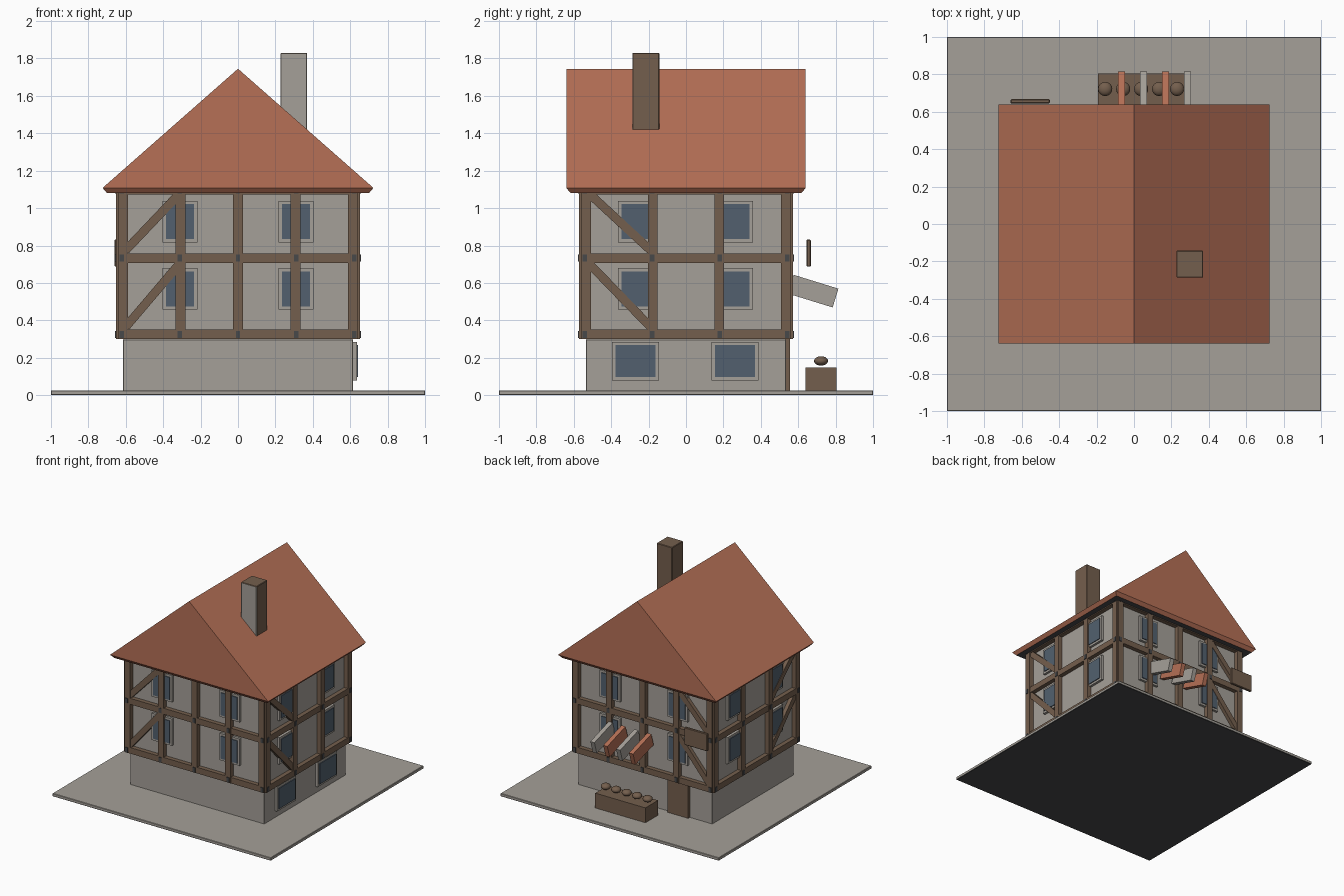
import bpy, bmesh, math
from mathutils import Matrix, Vector, Euler

if "Cube" in bpy.data.objects:
    bpy.data.objects.remove(bpy.data.objects["Cube"])


def material(name, rgb):
    m = bpy.data.materials.new(name)
    m.diffuse_color = (*rgb, 1)
    m.use_nodes = True
    m.node_tree.nodes["Principled BSDF"].inputs["Base Color"].default_value = m.diffuse_color
    return m


STONE = material("pale_stone", (0.375, 0.35, 0.315))
TIMBER = material("brown_timber", (0.175, 0.114, 0.075))
ROOF = material("red_tile", (0.465, 0.162, 0.093))
GLASS = material("blue_glass", (0.085, 0.118, 0.158))
IRON = material("dark_iron", (0.064, 0.065, 0.068))


def finish(name, bm, mats, bevel=0):
    mesh = bpy.data.meshes.new(name)
    bm.to_mesh(mesh)
    bm.free()
    ob = bpy.data.objects.new(name, mesh)
    bpy.context.collection.objects.link(ob)
    for m in mats:
        mesh.materials.append(m)
    if bevel:
        mod = ob.modifiers.new("bevel", 'BEVEL')
        mod.width = bevel
        mod.segments = 1
    return ob


def box(name, centre, size, mat, rot=(0, 0, 0), bevel=0.0):
    bm = bmesh.new()
    bmesh.ops.create_cube(bm, size=1, matrix=Matrix.LocRotScale(
        Vector(centre), Euler(rot), Vector(size)))
    return finish(name, bm, [mat], bevel)


def span(name, lo, hi, mat, bevel=0.0):
    return box(name, [(a + b) / 2 for a, b in zip(lo, hi)],
               [b - a for a, b in zip(lo, hi)], mat, bevel=bevel)


def recolour(ob, mat, direction):
    """Give the faces that point in one direction a second colour."""
    ob.data.materials.append(mat)
    for f in ob.data.polygons:
        if f.normal.dot(Vector(direction)) > 0.95:
            f.material_index = 1


W, D = 0.615, 0.535     # half width and half depth of the walls
SIDES = {"front": (0, -1), "back": (0, 1), "right": (1, 0), "left": (-1, 0)}


def on_wall(name, side, u, z, width, height, inner, outer, mat, tilt=0.0, bevel=0.0):
    """Box on a wall: u runs along the wall, inner/outer are depths from its face."""
    sx, sy = SIDES[side]
    mid, depth = (inner + outer) / 2, outer - inner
    if sy:
        box(f"{side}_{name}", (u, sy * (D + mid), z), (width, depth, height), mat,
            (0, -tilt, 0), bevel)
    else:
        box(f"{side}_{name}", (sx * (W + mid), u, z), (depth, width, height), mat,
            (tilt, 0, 0), bevel)


def window(side, u, z, w, h):
    on_wall("window_frame", side, u, z, w, h, -0.01, 0.02, STONE)
    on_wall("window_glass", side, u, z, w - 0.035, h - 0.035, -0.01, 0.027, GLASS)


def brace(side, u0, z0, u1, z1):
    on_wall("brace", side, (u0 + u1) / 2, (z0 + z1) / 2,
            math.hypot(u1 - u0, z1 - z0), 0.046, -0.01, 0.03, TIMBER,
            tilt=math.atan2(z1 - z0, u1 - u0))


# Ground slab with a dark underside, stone ground floor and upper storeys
slab = span("ground_slab", (-1, -1, 0), (1, 1, 0.025), STONE, 0.003)
recolour(slab, IRON, (0, 0, -1))
span("ground_floor", (-W, -D, 0.02), (W, D, 0.30), STONE, 0.004)
span("upper_walls", (-W, -D, 0.30), (W, D, 1.10), STONE)

# Timber frame, bolts, braces and windows on every side
for side, (sx, sy) in SIDES.items():
    half = W if sy else D
    count = 5 if sy else 4
    posts = [-half + 2 * half * i / (count - 1) for i in range(count)]
    beams = (0.325, 0.7325, 1.097)
    for u in posts:
        on_wall("post", side, u, 0.71, 0.052, 0.82, -0.013, 0.037, TIMBER)
        for z in beams:
            on_wall("bolt", side, u * 1.01, z, 0.024, 0.038, 0.03, 0.042, IRON)
    for z in beams:
        on_wall("beam", side, 0, z, 2 * half + 0.05, 0.05, -0.013, 0.036, TIMBER)
    for low, high in ((0.365, 0.70), (0.775, 1.075)):
        if sy:
            brace(side, -0.60, low, -0.315, high)
        else:
            brace(side, -0.515, high, -0.19, low)
    for u in ((-0.31, 0.31) if sy else (-0.27, 0.265)):
        for z in (0.568, 0.928):
            window(side, u, z, 0.185, 0.222)

# Larger windows in the stone floor on the right
for u in (-0.27, 0.262):
    window("right", u, 0.182, 0.25, 0.205)

# Solid gable roof with a tapered eave and dark underside
bm = bmesh.new()
for y in (-1, 1):
    for x in (-1, 1):
        bm.verts.new((x * 0.70, y * 0.617, 1.08))
        bm.verts.new((x * 0.724, y * 0.64, 1.108))
    bm.verts.new((0, y * 0.64, 1.745))
bmesh.ops.convex_hull(bm, input=bm.verts)
bmesh.ops.dissolve_limit(bm, angle_limit=0.02, verts=bm.verts, edges=bm.edges)
bmesh.ops.recalc_face_normals(bm, faces=bm.faces)
recolour(finish("roof", bm, [ROOF]), IRON, (0, 0, -1))

# Chimney with a pale front face
chimney = span("chimney", (0.227, -0.287, 1.30), (0.37, -0.143, 1.83), TIMBER, 0.004)
recolour(chimney, STONE, (0, -1, 0))

# Back door and hanging board
span("door", (-0.41, 0.52, 0.025), (-0.22, 0.557, 0.30), TIMBER)
span("hanging_board", (-0.66, 0.645, 0.687), (-0.45, 0.667, 0.832), TIMBER, 0.004)

# Awning slats over the stall
for i in range(4):
    box("awning_slat", (-0.067 + 0.118 * i, 0.68, 0.556), (0.037, 0.25, 0.105),
        (ROOF, STONE)[i % 2], (-0.3, 0, 0))

# Stall counter with loaves
span("stall_counter", (-0.192, 0.64, 0.02), (0.268, 0.805, 0.148), TIMBER)
for i in range(5):
    bm = bmesh.new()
    bmesh.ops.create_uvsphere(bm, u_segments=16, v_segments=8, radius=1,
                              matrix=Matrix.LocRotScale(
                                  Vector((-0.154 + 0.096 * i, 0.722, 0.183)), None,
                                  Vector((0.038, 0.038, 0.025))))
    for f in bm.faces:
        f.smooth = True
    finish("loaf", bm, [TIMBER])
